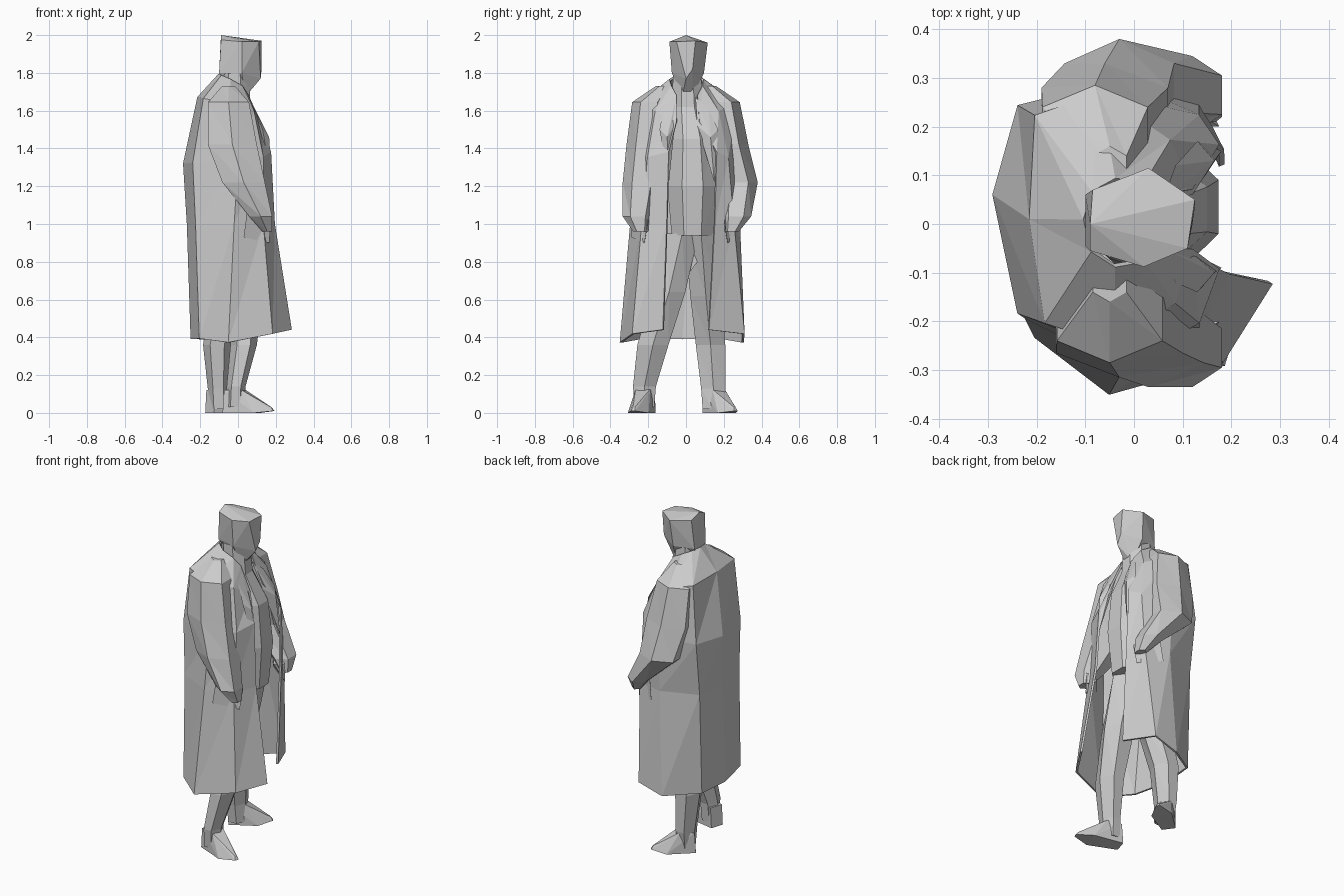
import bpy, bmesh
from math import cos, sin, pi


def finish(name, bm):
    bmesh.ops.recalc_face_normals(bm, faces=bm.faces[:])
    me = bpy.data.meshes.new(name)
    bm.to_mesh(me)
    bm.free()
    ob = bpy.data.objects.new(name, me)
    bpy.context.collection.objects.link(ob)
    return ob


def hull(name, pts):
    bm = bmesh.new()
    for p in pts:
        bm.verts.new(p)
    bmesh.ops.convex_hull(bm, input=bm.verts[:])
    bmesh.ops.delete(bm, geom=[v for v in bm.verts if not v.link_faces], context='VERTS')
    return finish(name, bm)


def bridge(bm, rings, closed):
    for a, b in zip(rings, rings[1:]):
        n = len(a)
        for i in range(n if closed else n - 1):
            j = (i + 1) % n
            # triangulated strips give the faceted look
            bm.faces.new((a[i], a[j], b[j]))
            bm.faces.new((a[i], b[j], b[i]))


def limb(name, sections, n=6, turn=0.0):
    """Closed loft; each section is (x, y, z, radius x, radius y)."""
    bm = bmesh.new()
    rings = [[bm.verts.new((x + rx * cos(turn + 2 * pi * k / n),
                            y + ry * sin(turn + 2 * pi * k / n), z))
              for k in range(n)] for x, y, z, rx, ry in sections]
    bridge(bm, rings, True)
    bm.faces.new(rings[0])
    bm.faces.new(rings[-1])
    return finish(name, bm)


# Head: angular block with a narrow jaw, facing +x
hull("head", [(-.09, .0, 2.0), (-.09, -.055, 1.975), (-.085, .07, 1.975), (.03, .115, 1.96),
              (.125, .05, 1.97), (.11, -.05, 1.965), (.02, -.088, 1.965),
              (.125, .035, 1.82), (.12, .0, 1.77), (.02, -.075, 1.80),
              (.02, .095, 1.80), (-.1, -.045, 1.80), (-.1, .06, 1.80),
              (.04, -.02, 1.675), (.04, .035, 1.675), (-.07, .01, 1.72)])

# Shirt with neck, and trouser seat
limb("shirt", [(.03, .035, .94, .13, .12), (.035, .035, 1.2, .15, .145),
               (.03, .03, 1.45, .13, .12), (-.01, .01, 1.62, .085, .09),
               (-.02, .005, 1.8, .08, .08)], 8, pi / 8)
hull("trouser_seat", [(x, y, z) for x in (-.11, .07)
                      for y, z in ((-.07, .95), (.13, .95), (-.04, .80), (.06, .80), (.01, .73))])

# Coat shell: open rows run from one front edge round the back to the other
coat_rows = [
    (1.79, 1.68, [(.05, -.05), (.02, -.075), (-.04, -.085), (-.085, -.055), (-.1, .01),
                  (-.085, .065), (-.04, .09), (.02, .085), (.05, .06)]),
    (1.67, 1.54, [(.115, -.05), (.08, -.16), (-.04, -.245), (-.18, -.2), (-.21, .01),
                  (-.20, .22), (-.07, .265), (.07, .17), (.115, .07)]),
    (1.32, 1.38, [(.17, -.09), (.13, -.2), (0, -.27), (-.235, -.18), (-.285, .06),
                  (-.235, .24), (-.03, .29), (.13, .22), (.17, .16)]),
    (1.00, 1.00, [(.19, -.10), (.13, -.23), (-.02, -.29), (-.22, -.19), (-.265, .03),
                  (-.23, .2), (-.02, .28), (.13, .25), (.18, .15)]),
    (0.39, 0.44, [(.28, -.12), (.18, -.28), (-.05, -.345), (-.2, -.23), (-.245, -.02),
                  (-.23, .18), (-.05, .30), (.10, .305), (.18, .12)]),
]
hem_side = {2: -.03, 6: -.03}
bm = bmesh.new()
rings = [[bm.verts.new((x, y, zb + (zf - zb) * (abs(i - 4) / 4) ** 2
                        + (hem_side.get(i, 0) if zb < .5 else 0)))
          for i, (x, y) in enumerate(row)] for zb, zf, row in coat_rows]
bridge(bm, rings, False)
coat = finish("coat", bm)
mod = coat.modifiers.new("thickness", 'SOLIDIFY')
mod.thickness = .012
mod.offset = 0

for s, side in ((-1, "right"), (1, "left")):
    o = .03 if s > 0 else 0
    # Lapel with a notched point
    hull(side + "_lapel", [(.06, s * .05, 1.67), (.085, s * .12, 1.61),
                           (.13, s * .14 + o, 1.50), (.165, s * .10 + o, 1.46),
                           (.18, s * .09 + o * 2, 1.22), (.12, s * .06, 1.52)])
    # Sleeve, shoulder to pocket; the top is buried in the coat
    limb(side + "_sleeve", [(-.05, s * .12, 1.73, .04, .04),
                            (-.05 - o, s * .195, 1.645, .125, .09),
                            (-.03 - o, s * (.215 + o / 2), 1.42, .15, .10),
                            (.03 - 2 * o, s * (.235 + 1.5 * o), 1.22, .13, .10),
                            (.12, s * (.255 + o / 3), 1.04, .07, .08),
                            (.155, s * .24, .96, .03, .04)], 6, pi / 6)
    # Pocket flap under the cuff
    hull(side + "_pocket", [(.05, s * .28, 1.08), (.175, s * .20, 1.02), (.165, s * .22, .90),
                            (.03, s * .29, .93), (.1, s * .2, 1.0)])

# Trouser legs in a striding stance
limb("right_leg", [(.01, -.02, .95, .12, .10), (.04, -.09, .64, .095, .10),
                   (.03, -.175, .36, .07, .095), (-.01, -.22, .14, .05, .07),
                   (-.015, -.22, .03, .05, .06)])
limb("left_leg", [(.01, .08, .95, .12, .10), (-.05, .105, .62, .095, .095),
                  (-.11, .13, .36, .075, .09), (-.105, .145, .13, .055, .075),
                  (-.1, .14, .02, .055, .06)])


# Shoes: heel, ankle, ball and pointed toe as (along, half width, height)
def shoe(name, hx, hy, tx, ty):
    dx, dy = tx - hx, ty - hy
    d = (dx * dx + dy * dy) ** .5
    nx, ny = -dy / d, dx / d
    pts = [(t, w * k, z) for k in (-1, 1) for t, w, z in
           ((0, .04, 0), (.03, .04, .12), (.36, .04, .125), (.66, .058, 0),
            (.66, .03, .065), (1, .012, .01), (.95, .005, .03))]
    hull(name, [(hx + dx * t + nx * w, hy + dy * t + ny * w, z) for t, w, z in pts])


shoe("right_shoe", -.07, -.20, .19, -.28)
shoe("left_shoe", -.15, .12, .05, .265)
